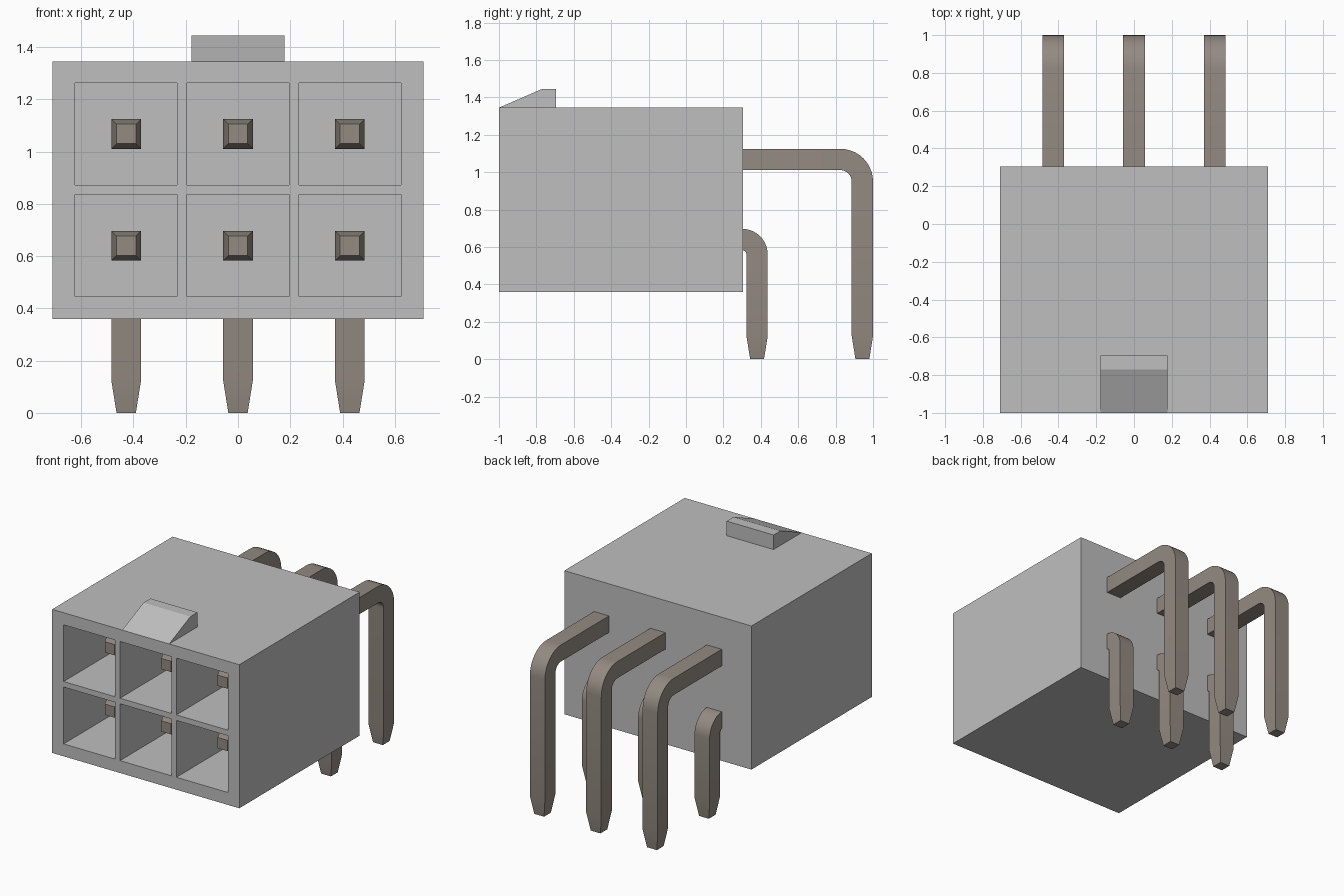
import bpy, bmesh, math
from mathutils import Vector

cube = bpy.data.objects.get("Cube")
if cube:
    bpy.data.objects.remove(cube, do_unlink=True)


def material(name, rgb, roughness=0.6):
    m = bpy.data.materials.new(name)
    m.use_nodes = True
    m.diffuse_color = (*rgb, 1)
    bsdf = m.node_tree.nodes["Principled BSDF"]
    bsdf.inputs["Base Color"].default_value = (*rgb, 1)
    bsdf.inputs["Roughness"].default_value = roughness
    return m


GREY = material("light grey plastic", (0.52, 0.52, 0.52))
METAL = material("warm grey metal", (0.296, 0.258, 0.223))


def finish(bm, name, mat, smooth=False):
    bmesh.ops.remove_doubles(bm, verts=bm.verts, dist=1e-5)
    bmesh.ops.recalc_face_normals(bm, faces=bm.faces)
    mesh = bpy.data.meshes.new(name)
    bm.to_mesh(mesh)
    bm.free()
    mesh.materials.append(mat)
    obj = bpy.data.objects.new(name, mesh)
    bpy.context.collection.objects.link(obj)
    if smooth:
        bpy.ops.object.select_all(action="DESELECT")
        obj.select_set(True)
        bpy.context.view_layer.objects.active = obj
        bpy.ops.object.shade_smooth_by_angle(angle=math.radians(30))
    return obj


# Shared layout
PITCH = 0.428
COLUMNS = (-PITCH, 0, PITCH)
FRONT, BACK, CAVITY_END = -1.0, 0.305, 0.1
XS = [-0.71] + [c + s * 0.195 for c in COLUMNS for s in (-1, 1)] + [0.71]
ZS = [0.36, 0.445, 0.835, 0.873, 1.262, 1.345]


# Housing: a grid front whose odd cells are sunk into sockets
def housing():
    bm = bmesh.new()

    def quad(*pts):
        bm.faces.new([bm.verts.new(p) for p in pts])

    def tube(x0, x1, z0, z1, end):
        ring = [(x0, z0), (x1, z0), (x1, z1), (x0, z1)]
        for (ax, az), (bx, bz) in zip(ring, ring[1:] + ring[:1]):
            quad((ax, FRONT, az), (bx, FRONT, bz), (bx, end, bz), (ax, end, az))
        quad(*[(x, end, z) for x, z in ring])

    for i in range(len(XS) - 1):
        for j in range(len(ZS) - 1):
            cell = (XS[i], XS[i + 1], ZS[j], ZS[j + 1])
            if i % 2 and j % 2:
                tube(*cell, CAVITY_END)
            else:
                x0, x1, z0, z1 = cell
                quad((x0, FRONT, z0), (x1, FRONT, z0), (x1, FRONT, z1), (x0, FRONT, z1))
    tube(XS[0], XS[-1], ZS[0], ZS[-1], BACK)
    # The outer shell shares only its corners with the grid, so split its front edges
    bmesh.ops.remove_doubles(bm, verts=bm.verts, dist=1e-5)
    return finish(bm, "housing", GREY)


housing()

# Latch ramp on top
bm = bmesh.new()
profile = [(-1.0, 1.345), (-0.77, 1.445), (-0.695, 1.445), (-0.695, 1.345)]
face = bm.faces.new([bm.verts.new((-0.178, y, z)) for y, z in profile])
ext = bmesh.ops.extrude_face_region(bm, geom=[face])
bmesh.ops.translate(bm, vec=(0.356, 0, 0),
                    verts=[v for v in ext["geom"] if isinstance(v, bmesh.types.BMVert)])
finish(bm, "latch_ramp", GREY)


# Right-angle pin: square section swept along a bend, tapered at both ends
def pin(name, x, z, y, radius, half=0.057, tip=0.037, steps=10):
    # Each ring: centre y, centre z, heading angle, half size
    rings = [(-0.78, z, 0, tip), (-0.72, z, 0, half)]
    for k in range(steps + 1):
        a = math.pi / 2 * k / steps
        rings.append((y - radius + radius * math.sin(a),
                      z - radius + radius * math.cos(a), a, half))
    rings += [(y, 0.125, math.pi / 2, half), (y, 0, math.pi / 2, tip)]
    bm = bmesh.new()
    loops = []
    for cy, cz, a, h in rings:
        up = Vector((0, math.sin(a), math.cos(a)))
        side = Vector((1, 0, 0))
        centre = Vector((x, cy, cz))
        loops.append([bm.verts.new(centre + side * sx * h + up * su * h)
                      for sx, su in ((-1, -1), (1, -1), (1, 1), (-1, 1))])
    for a, b in zip(loops, loops[1:]):
        for i in range(4):
            j = (i + 1) % 4
            bm.faces.new((a[i], a[j], b[j], b[i]))
    bm.faces.new(loops[0])
    bm.faces.new(loops[-1])
    finish(bm, name, METAL, smooth=True)


for label, x in zip(("right", "middle", "left"), COLUMNS):
    pin(f"upper_pin_{label}", x, 1.068, 0.943, 0.118)
    pin(f"lower_pin_{label}", x, 0.64, 0.38, 0.08)
